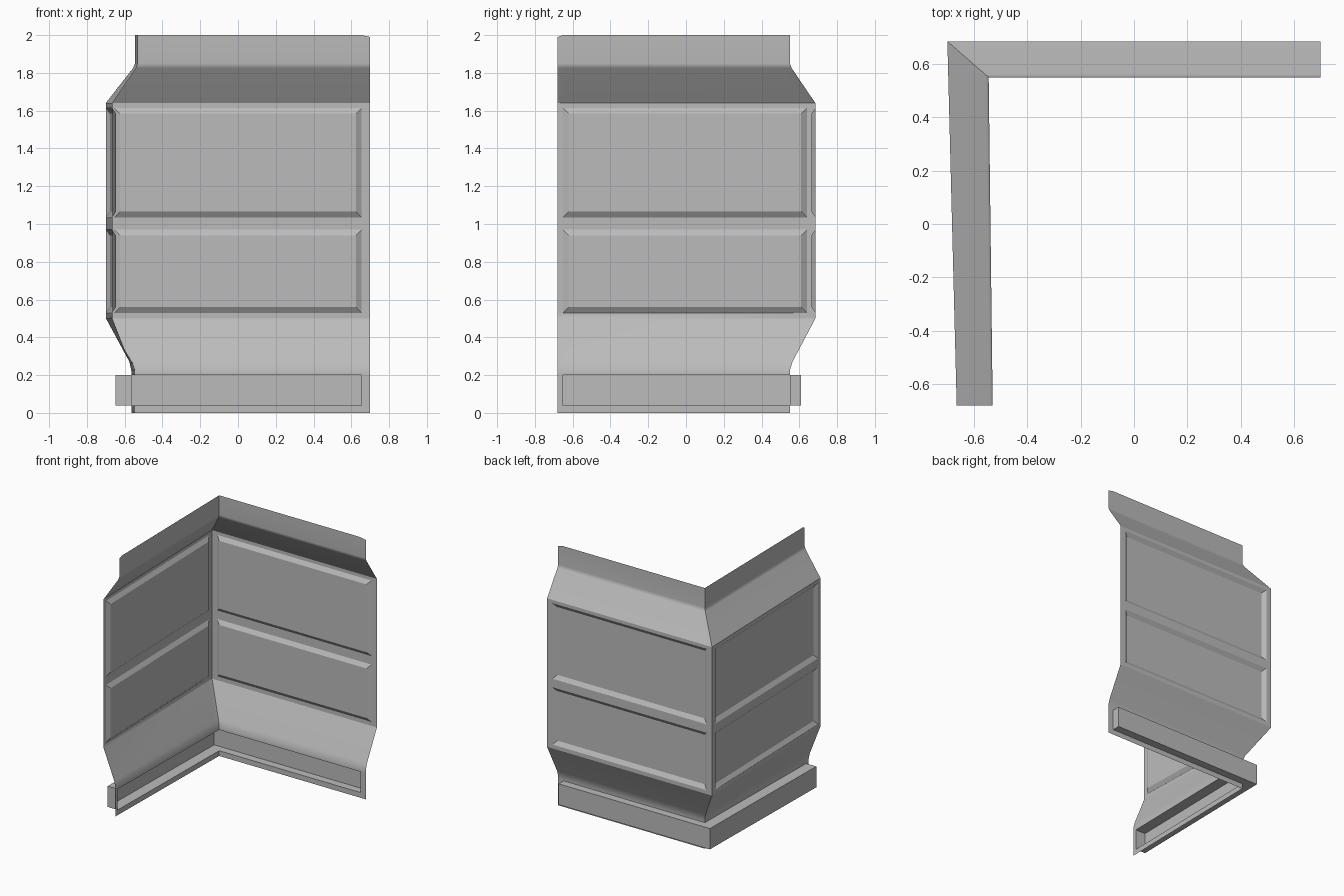
import bpy, bmesh
from math import radians
from mathutils import Vector

cube = bpy.data.objects.get("Cube")
if cube:
    bpy.data.objects.remove(cube, do_unlink=True)

steel = bpy.data.materials.new("grey_steel")
steel.use_nodes = True
colour = (0.5, 0.5, 0.5, 1)
steel.diffuse_color = colour
steel.node_tree.nodes["Principled BSDF"].inputs["Base Color"].default_value = colour

# Wall section: height and bulge (0 = inner line, 1 = outer line)
SECTION = [(0, 0), (0.04, 0), (0.2, 0), (0.225, 0), (0.27, 0.1), (0.5, 1),
           (0.53, 1), (0.97, 1), (1.035, 1), (1.615, 1), (1.64, 1),
           (1.825, 0.07), (1.85, 0), (2, 0)]
RAIL_ROW, PANEL_ROWS = 1, (6, 8)
FRONT, END, MARGIN = -0.68, 0.70, 0.045


def lerp(a, b, t):
    return a + (b - a) * t


def section_row(z, bulge):
    """Points from the front end, round the corner, to the far end."""
    front_x = lerp(-0.565 if z < 1 else -0.53, -0.665, bulge)
    corner_x = lerp(-0.545, -0.70, bulge)
    back_y = lerp(0.55, 0.685, bulge)
    row = []
    for y in (FRONT, FRONT + 0.028, back_y - MARGIN, back_y):
        x = lerp(front_x, corner_x, (y - FRONT) / (back_y - FRONT))
        row.append((x, y, z))
    for x in (corner_x + MARGIN, END - MARGIN, END):
        row.append((x, back_y, z))
    if z == 2:
        row = [(x, y, z - 0.01 * (i in (0, 6))) for i, (x, y, z) in enumerate(row)]
    return row


# Folded sheet
bm = bmesh.new()
grid = [[bm.verts.new(p) for p in section_row(*s)] for s in SECTION]
rail, panels = [], []
for r in range(len(grid) - 1):
    for c in range(6):
        face = bm.faces.new((grid[r][c], grid[r + 1][c],
                             grid[r + 1][c + 1], grid[r][c + 1]))
        if r == RAIL_ROW and 1 <= c <= 4:
            rail.append(face)
        if r in PANEL_ROWS and c in (1, 4):
            panels.append(face)
bm.normal_update()

# Raised panels, pressed towards the inside of the corner
for face in panels:
    left_wall = abs(face.normal.x) > abs(face.normal.y)
    push = Vector((0.02, 0, 0)) if left_wall else Vector((0, -0.02, 0))
    bmesh.ops.inset_individual(bm, faces=[face], thickness=0.03, use_even_offset=True)
    bmesh.ops.translate(bm, verts=face.verts[:], vec=push)

# Base rail, pressed towards the outside and continuous round the corner
result = bmesh.ops.extrude_face_region(bm, geom=rail)
for v in [g for g in result["geom"] if isinstance(g, bmesh.types.BMVert)]:
    on_left, on_back = v.co.x < -0.52, v.co.y > 0.52
    v.co.x -= 0.085 * on_left
    v.co.y += 0.06 * on_back
bmesh.ops.delete(bm, geom=[f for f in rail if f.is_valid], context='FACES')
bmesh.ops.recalc_face_normals(bm, faces=bm.faces[:])

mesh = bpy.data.meshes.new("corner_wall_panel")
bm.to_mesh(mesh)
bm.free()
mesh.materials.append(steel)
wall = bpy.data.objects.new("corner_wall_panel", mesh)
bpy.context.collection.objects.link(wall)

# Soft folds beside the top and bottom strips, crisp edges elsewhere
bpy.context.view_layer.objects.active = wall
wall.select_set(True)
bpy.ops.object.shade_smooth_by_angle(angle=radians(25))
weighted = wall.modifiers.new("weighted_normals", 'WEIGHTED_NORMAL')
weighted.keep_sharp = True
